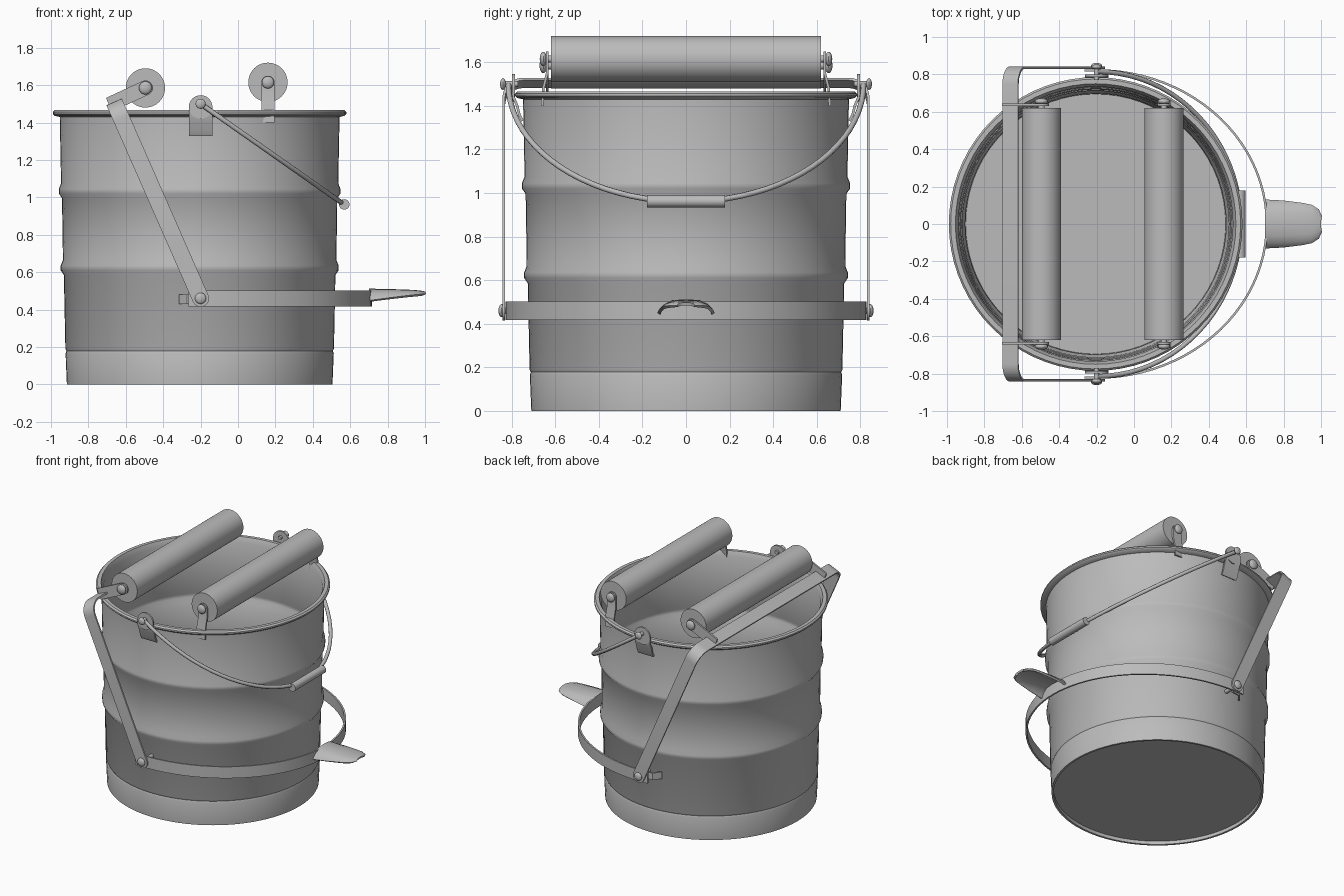
import bpy, bmesh, math
from math import sin, cos, pi, radians
from mathutils import Vector

if "Cube" in bpy.data.objects:
    bpy.data.objects.remove(bpy.data.objects["Cube"])

metal = bpy.data.materials.new("galvanised grey")
metal.use_nodes = True
GREY = (0.5, 0.5, 0.5, 1)
metal.diffuse_color = GREY
metal.node_tree.nodes["Principled BSDF"].inputs["Base Color"].default_value = GREY

CX = -0.205          # bucket axis
PIVOT_Z = 0.46       # pedal pivot height


def finish(name, bm, thickness=0):
    """Turn a bmesh into a shaded object, optionally thickened."""
    bmesh.ops.recalc_face_normals(bm, faces=bm.faces)
    me = bpy.data.meshes.new(name)
    bm.to_mesh(me)
    bm.free()
    ob = bpy.data.objects.new(name, me)
    bpy.context.collection.objects.link(ob)
    me.materials.append(metal)
    bpy.ops.object.select_all(action='DESELECT')
    ob.select_set(True)
    bpy.context.view_layer.objects.active = ob
    if thickness:
        mod = ob.modifiers.new("thickness", 'SOLIDIFY')
        mod.thickness = thickness
        mod.offset = 0
        bpy.ops.object.modifier_apply(modifier=mod.name)
    bpy.ops.object.shade_smooth_by_angle(angle=radians(35))
    return ob


def sheet(name, rows, thickness=0.012):
    """Skin a grid of points and thicken it."""
    bm = bmesh.new()
    grid = [[bm.verts.new(p) for p in row] for row in rows]
    for a, b in zip(grid, grid[1:]):
        for i in range(len(a) - 1):
            bm.faces.new((a[i], a[i + 1], b[i + 1], b[i]))
    return finish(name, bm, thickness)


def strap(name, path, across, width):
    half = Vector(across).normalized() * width / 2
    return sheet(name, [(Vector(p) - half, Vector(p) + half) for p in path])


def rod(name, x, z, y0, y1, r, sides=32):
    """Cylinder lying along y."""
    bm = bmesh.new()
    bmesh.ops.create_cone(bm, cap_ends=True, segments=sides, radius1=r, radius2=r, depth=abs(y1 - y0))
    for v in bm.verts:
        v.co = Vector((x + v.co.x, (y0 + y1) / 2 + v.co.z, z + v.co.y))
    return finish(name, bm)


def bolt(name, x, z, y0, y1, r, side):
    """Shank from y0 to y1 with a domed head."""
    rod(name + "_shank", x, z, side * y0, side * y1, r * 0.5, 16)
    bm = bmesh.new()
    bmesh.ops.create_uvsphere(bm, u_segments=16, v_segments=10, radius=r)
    for v in bm.verts:
        v.co = Vector((x + v.co.x, side * y1 + v.co.y * 0.5, z + v.co.z))
    finish(name + "_head", bm)


# Bucket: lathed wall with ribs, rolled rim and recessed floor
outer = [(0.71, 0), (0.717, 0.165), (0.712, 0.178), (0.718, 0.19), (0.726, 0.585),
         (0.743, 0.61), (0.743, 0.635), (0.731, 0.665), (0.736, 0.995),
         (0.753, 1.02), (0.753, 1.045), (0.741, 1.075), (0.748, 1.43)]
rim = [(0.775, 1.436), (0.785, 1.446), (0.785, 1.456), (0.775, 1.466), (0.75, 1.466)]
inner = [(r - 0.014, z) for r, z in reversed(outer[1:])]
profile = [(0, 0.025), (0.695, 0.025), (0.695, 0)] + outer + rim + inner + [(0.695, 0.045), (0, 0.045)]
bm = bmesh.new()
chain = [bm.verts.new((r, 0, z)) for r, z in profile]
edges = [bm.edges.new(pair) for pair in zip(chain, chain[1:])]
bmesh.ops.spin(bm, geom=chain + edges, cent=(0, 0, 0), axis=(0, 0, 1), angle=2 * pi, steps=72)
bmesh.ops.remove_doubles(bm, verts=bm.verts, dist=0.0005)
bmesh.ops.translate(bm, verts=bm.verts, vec=(CX, 0, 0))
finish("bucket", bm)

# Wringer rollers
ROLLERS = {"moving_roller": (-0.495, 1.585), "fixed_roller": (0.16, 1.615)}
for name, (x, z) in ROLLERS.items():
    rod(name, x, z, -0.62, 0.62, 0.105, 48)

# Carry handle: swung-down wire hoop with a grip
wire = bpy.data.curves.new("carry_handle", 'CURVE')
wire.dimensions = '3D'
wire.bevel_depth = 0.013
wire.bevel_resolution = 2
wire.use_fill_caps = True
STEPS = 40
spline = wire.splines.new('POLY')
spline.points.add(STEPS)
for i, p in enumerate(spline.points):
    t = pi * i / STEPS
    p.co = (-0.2 + 0.77 * sin(t), 0.815 * cos(t), 1.5 - 0.54 * sin(t), 1)
wire.materials.append(metal)
handle = bpy.data.objects.new("carry_handle", wire)
bpy.context.collection.objects.link(handle)
rod("handle_grip", 0.568, 0.962, -0.18, 0.18, 0.028, 20)

# Pedal hoop around the front of the bucket
hoop = []
for i in range(49):
    t = radians(-4 + 188 * i / 48)
    hoop.append((-0.2 + 0.91 * sin(t), 0.822 * cos(t), PIVOT_Z))
strap("pedal_hoop", hoop, (0, 0, 1), 0.085)

# Foot pedal: arched tapering plate
rows = []
for x, half, top, drop in [(0.70, 0.125, 0.505, 0.06), (0.80, 0.12, 0.503, 0.045), (0.90, 0.108, 0.5, 0.03),
                           (0.95, 0.098, 0.497, 0.022), (0.985, 0.075, 0.493, 0.015), (0.999, 0.04, 0.49, 0.01)]:
    rows.append([(x, half * f, top - drop * abs(f) ** 4)
                 for f in (-1, -0.93, -0.8, -0.5, 0, 0.5, 0.8, 0.93, 1)])
sheet("foot_pedal", rows, 0.014)

# Lever yoke: one bent strap up both sides and across the top
low = Vector((-0.2, 0, PIVOT_Z))
high = Vector((-0.66, 0, 1.505))
up = (high - low).normalized()
length = (high - low).length
BEND = 0.09
half_path = [(0.836, 0)]
for i in range(9):
    a = radians(90 * i / 8)
    half_path.append((0.836 - BEND + BEND * cos(a), length - BEND + BEND * sin(a)))
flat = half_path + [(-y, s) for y, s in reversed(half_path)]
strap("lever_yoke", [low + up * s + Vector((0, y, 0)) for y, s in flat], (-up.z, 0, up.x), 0.09)

# Paired fittings on both sides
for side, label in ((1, "left"), (-1, "right")):
    def tag(part):
        return label + "_" + part

    # Lever pivots
    rod(tag("lever_end"), -0.2, PIVOT_Z, side * 0.83, side * 0.842, 0.045)
    bolt(tag("lever_pivot"), -0.2, PIVOT_Z, 0.72, 0.846, 0.03, side)
    strap(tag("pivot_lug"), [(-0.31, side * 0.725, 0.455), (-0.27, side * 0.775, 0.455),
                             (-0.2, side * 0.785, 0.455)], (0, 0, 1), 0.05)

    # Handle ears
    strap(tag("ear"), [(-0.2, side * y, z) for y, z in
                       ((0.75, 1.33), (0.765, 1.36), (0.775, 1.40), (0.792, 1.44), (0.792, 1.49))], (1, 0, 0), 0.125)
    rod(tag("ear_top"), -0.2, 1.483, side * 0.786, side * 0.798, 0.063)
    bolt(tag("ear_bolt"), -0.2, 1.5, 0.77, 0.84, 0.027, side)

    # Moving roller arm, fixed to the yoke
    x, z = ROLLERS["moving_roller"]
    strap(tag("moving_bracket"), [(-0.69, side * 0.637, 1.495), (x, side * 0.637, z)], (-0.4, 0, 0.92), 0.08)
    rod(tag("moving_bracket_end"), x, z, side * 0.631, side * 0.643, 0.04)
    bolt(tag("moving_axle"), x, z, 0.6, 0.655, 0.035, side)

    # Fixed roller post, standing inside the rim
    x, z = ROLLERS["fixed_roller"]
    strap(tag("fixed_bracket"), [(x, side * 0.66, 1.40), (x, side * 0.655, 1.48), (x, side * 0.637, 1.55),
                                 (x, side * 0.637, z)], (1, 0, 0), 0.07)
    rod(tag("fixed_bracket_end"), x, z, side * 0.631, side * 0.643, 0.035)
    bolt(tag("fixed_axle"), x, z, 0.6, 0.655, 0.033, side)
